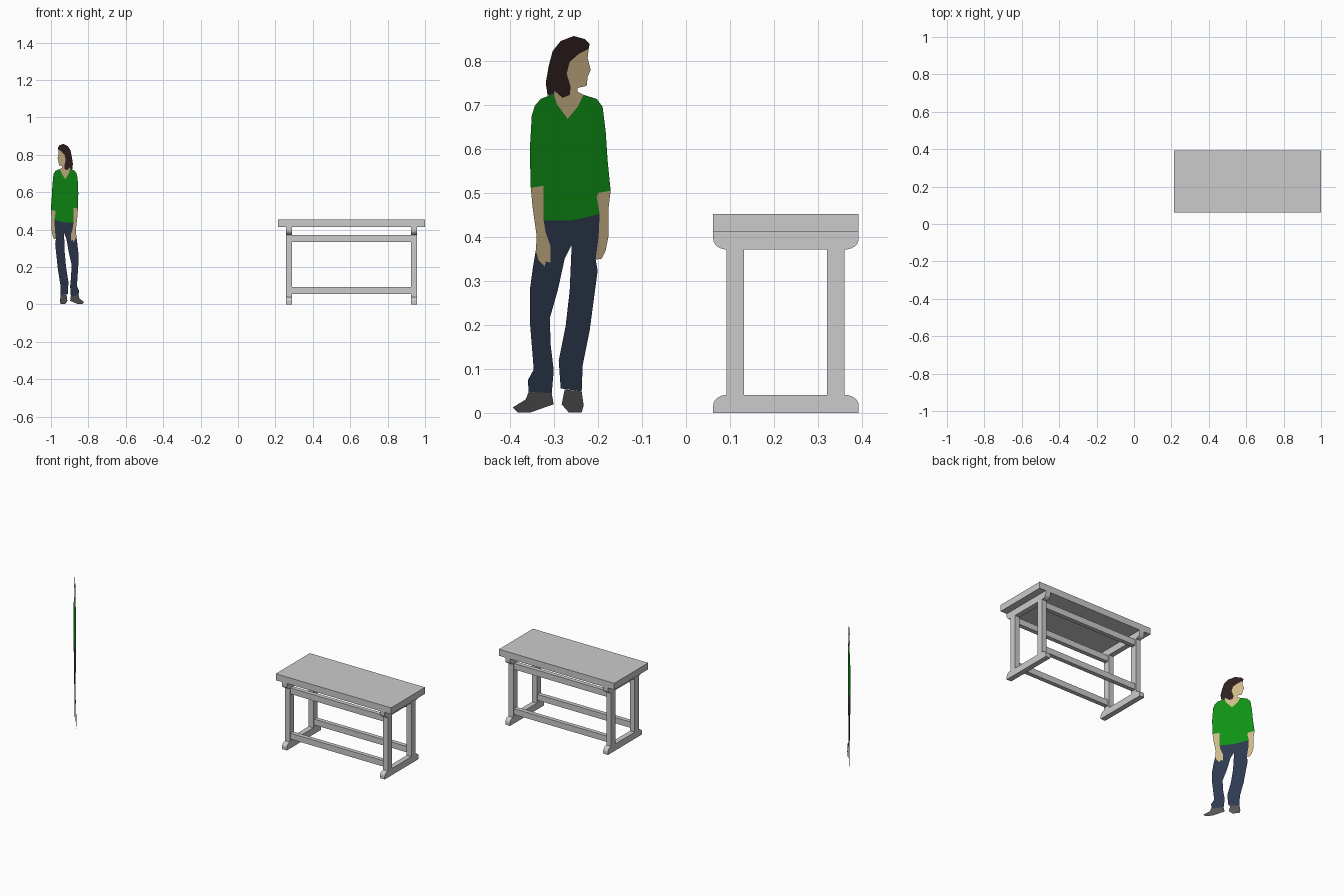
import bpy, bmesh, math

if "Cube" in bpy.data.objects:
    bpy.data.objects.remove(bpy.data.objects["Cube"])


def make_object(name, verts, faces, color=None):
    mesh = bpy.data.meshes.new(name)
    mesh.from_pydata(verts, [], faces)
    obj = bpy.data.objects.new(name, mesh)
    bpy.context.collection.objects.link(obj)
    if color:
        mat = bpy.data.materials.new(name + "_color")
        mat.diffuse_color = (*color, 1)
        mat.use_nodes = True
        mat.node_tree.nodes["Principled BSDF"].inputs["Base Color"].default_value = mat.diffuse_color
        mesh.materials.append(mat)
    return obj


def box(name, x0, x1, y0, y1, z0, z1):
    bpy.ops.mesh.primitive_cube_add(
        size=1, location=((x0 + x1) / 2, (y0 + y1) / 2, (z0 + z1) / 2))
    obj = bpy.context.object
    obj.name = name
    obj.scale = (x1 - x0, y1 - y0, z1 - z0)
    return obj


def extrude_yz(name, profile, x0, x1):
    """Solid with a y-z outline, running from x0 to x1."""
    n = len(profile)
    verts = [(x, y, z) for x in (x0, x1) for y, z in profile]
    faces = [tuple(range(n)), tuple(range(n, 2 * n))]
    faces += [(i, (i + 1) % n, (i + 1) % n + n, i + n) for i in range(n)]
    obj = make_object(name, verts, faces)
    bm = bmesh.new()
    bm.from_mesh(obj.data)
    bmesh.ops.recalc_face_normals(bm, faces=bm.faces)
    bm.to_mesh(obj.data)
    bm.free()
    return obj


# ---------- table ----------
Y0, Y1 = 0.062, 0.393
box("table_top", 0.214, 1.0, Y0, Y1, 0.413, 0.453)

# outline of a foot: flat base, short upright ends, rounded upper corners
YC, HALF = (Y0 + Y1) / 2, (Y1 - Y0) / 2
RY, RZ, H = 0.031, 0.024, 0.041
right = [(HALF - RY + RY * math.cos(a), H - RZ + RZ * math.sin(a))
         for a in (math.radians(15 * i) for i in range(7))]
half = [(HALF, 0)] + right
foot = [(YC + y, z) for y, z in half] + [(YC - y, z) for y, z in reversed(half)]
bearer = [(y, 0.413 - z) for y, z in foot]

legs_y = {"front": (0.092, 0.132), "back": (0.321, 0.361)}
ends_x = {"left": (0.257, 0.289), "right": (0.925, 0.957)}

# end frames
for side, (x0, x1) in ends_x.items():
    extrude_yz(side + "_foot", foot, x0, x1)
    extrude_yz(side + "_top_bearer", bearer, x0, x1)
    for place, (y0, y1) in legs_y.items():
        box(f"{place}_{side}_leg", x0, x1, y0, y1, 0.041, 0.372)

# long rails between the end frames
for place, (y0, y1) in legs_y.items():
    mid = (y0 + y1) / 2
    for level, z0, z1 in (("lower", 0.056, 0.092), ("upper", 0.334, 0.371)):
        box(f"{place}_{level}_rail", 0.289, 0.925, mid - 0.013, mid + 0.013, z0, z1)


# ---------- flat standing figure, turned diagonally ----------
def cutout(name, outline, color):
    """Flat panel; outline gives across / down steps of 1/440 unit."""
    verts = []
    for u, v in outline:
        y = (u - 686.5) / 440
        verts.append((-1.0 - 0.80 * (y + 0.173), y, max(0, (412.5 - v) / 440)))
    make_object(name, verts, [tuple(range(len(verts)))], color)


SKIN, SHOE = (0.62, 0.48, 0.25), (0.09, 0.09, 0.09)

cutout("sweater", [
    (554, 93), (557, 103), (568, 118), (578, 106), (584, 94), (597, 98),
    (603, 106), (606, 130), (608, 160), (611, 190), (599, 192), (597, 196),
    (600, 213), (585, 217), (570, 220), (544, 220), (544, 185), (531, 187),
    (530, 150), (532, 115), (535, 105), (541, 98)], (0.005, 0.28, 0.008))

cutout("trousers", [
    (544, 220), (570, 220), (585, 217), (600, 213), (599, 235), (596, 259),
    (598, 270), (590, 330), (583, 365), (582, 391), (561, 388), (559, 360),
    (566, 325), (570, 290), (572, 244), (565, 258), (558, 290), (550, 318),
    (551, 345), (554, 370), (552, 393), (529, 391), (528, 380), (534, 369),
    (530, 320), (530, 290), (533, 268), (536, 250), (539, 260), (545, 266),
    (546, 261), (551, 262), (551, 246), (546, 232)], (0.028, 0.042, 0.08))

cutout("hair", [
    (574, 35), (585, 38), (590, 43), (589, 48), (579, 53), (570, 61),
    (567, 73), (571, 86), (570, 94), (563, 97), (555, 90), (554, 93),
    (548, 95), (546, 82), (549, 65), (553, 50), (561, 40)], (0.03, 0.014, 0.014))

cutout("face_and_neck", [
    (589, 48), (588, 57), (591, 69), (588, 76), (587, 85), (578, 87),
    (578, 91), (584, 94), (578, 106), (568, 118), (557, 103), (554, 93),
    (555, 90), (563, 97), (570, 94), (571, 86), (567, 73), (570, 61),
    (579, 53)], SKIN)

cutout("near_hand", [
    (531, 187), (544, 185), (544, 220), (546, 232), (551, 246), (551, 262),
    (546, 261), (545, 266), (539, 260), (536, 250), (537, 236), (533, 208)], SKIN)

cutout("far_hand", [
    (597, 196), (599, 192), (611, 190), (609, 207), (609, 235), (606, 250),
    (602, 258), (596, 259), (599, 235), (600, 213)], SKIN)

cutout("near_shoe", [
    (529, 391), (552, 393), (554, 404), (545, 407), (531, 412), (518, 412),
    (513, 407), (526, 399)], SHOE)

cutout("far_shoe", [
    (565, 389), (582, 391), (584, 405), (582, 412), (569, 412), (562, 404)], SHOE)
